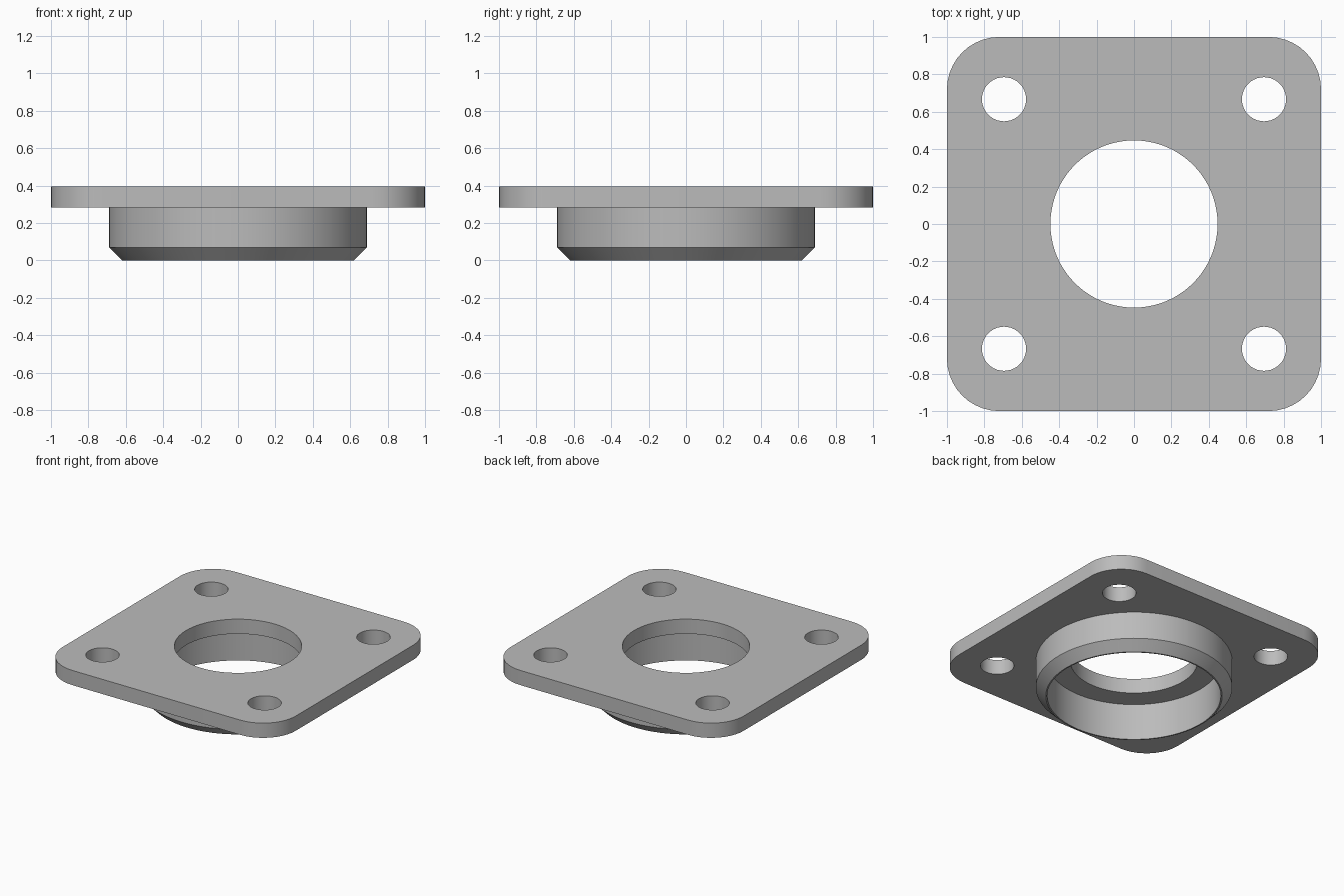
import bpy, bmesh
from math import sin, cos, pi, radians

cube = bpy.data.objects.get("Cube")
if cube:
    bpy.data.objects.remove(cube, do_unlink=True)

TOP, UNDERSIDE = 0.396, 0.282

# Plain grey metal
grey = bpy.data.materials.new("grey metal")
grey.use_nodes = True
colour = (0.5, 0.5, 0.5, 1)
grey.diffuse_color = colour
grey.node_tree.nodes["Principled BSDF"].inputs["Base Color"].default_value = colour


def arc(cx, cy, r, start, end, steps):
    angles = [start + (end - start) * i / steps for i in range(steps + 1)]
    return [(cx + r * cos(a), cy + r * sin(a)) for a in angles]


def circle(cx, cy, r, steps):
    return arc(cx, cy, r, 0, 2 * pi, steps)[:-1]


def finish(bm, name):
    bmesh.ops.recalc_face_normals(bm, faces=bm.faces)
    mesh = bpy.data.meshes.new(name)
    bm.to_mesh(mesh)
    bm.free()
    mesh.materials.append(grey)
    obj = bpy.data.objects.new(name, mesh)
    bpy.context.collection.objects.link(obj)
    bpy.ops.object.select_all(action='DESELECT')
    obj.select_set(True)
    bpy.context.view_layer.objects.active = obj
    bpy.ops.object.shade_smooth_by_angle(angle=radians(30))
    return obj


def plate(name, loops, z0, z1):
    """Fill an outline with holes and extrude it upward."""
    bm = bmesh.new()
    edges = []
    for loop in loops:
        vs = [bm.verts.new((x, y, z0)) for x, y in loop]
        edges += [bm.edges.new((v, vs[i - 1])) for i, v in enumerate(vs)]
    bmesh.ops.triangle_fill(bm, edges=edges, use_beauty=True)
    ext = bmesh.ops.extrude_face_region(bm, geom=bm.faces[:], use_keep_orig=True)
    up = [v for v in ext["geom"] if isinstance(v, bmesh.types.BMVert)]
    bmesh.ops.translate(bm, verts=up, vec=(0, 0, z1 - z0))
    return finish(bm, name)


def lathe(name, profile, steps):
    """Revolve a closed profile of (radius, height) around z."""
    bm = bmesh.new()
    rings = [[bm.verts.new((x, y, z)) for x, y in circle(0, 0, r, steps)]
             for r, z in profile]
    for k, ring in enumerate(rings):
        below = rings[k - 1]
        for i in range(steps):
            bm.faces.new((below[i - 1], below[i], ring[i], ring[i - 1]))
    return finish(bm, name)


# Square flange with rounded corners, centre opening and four bolt holes
R = 0.28
outline = []
for k, (sx, sy) in enumerate([(1, 1), (-1, 1), (-1, -1), (1, -1)]):
    outline += arc(sx * (1 - R), sy * (1 - R), R, k * pi / 2, (k + 1) * pi / 2, 10)
bolt_holes = [circle(sx * 0.695, sy * 0.667, 0.118, 40)
              for sx in (-1, 1) for sy in (-1, 1)]
plate("flange_plate", [outline, circle(0, 0, 0.447, 80)] + bolt_holes, UNDERSIDE, TOP)

# Hollow collar below the flange, chamfered at its lower edge
lathe("collar", [(0.61, 0), (0.62, 0), (0.69, 0.07),
                 (0.69, UNDERSIDE), (0.61, UNDERSIDE)], 80)
